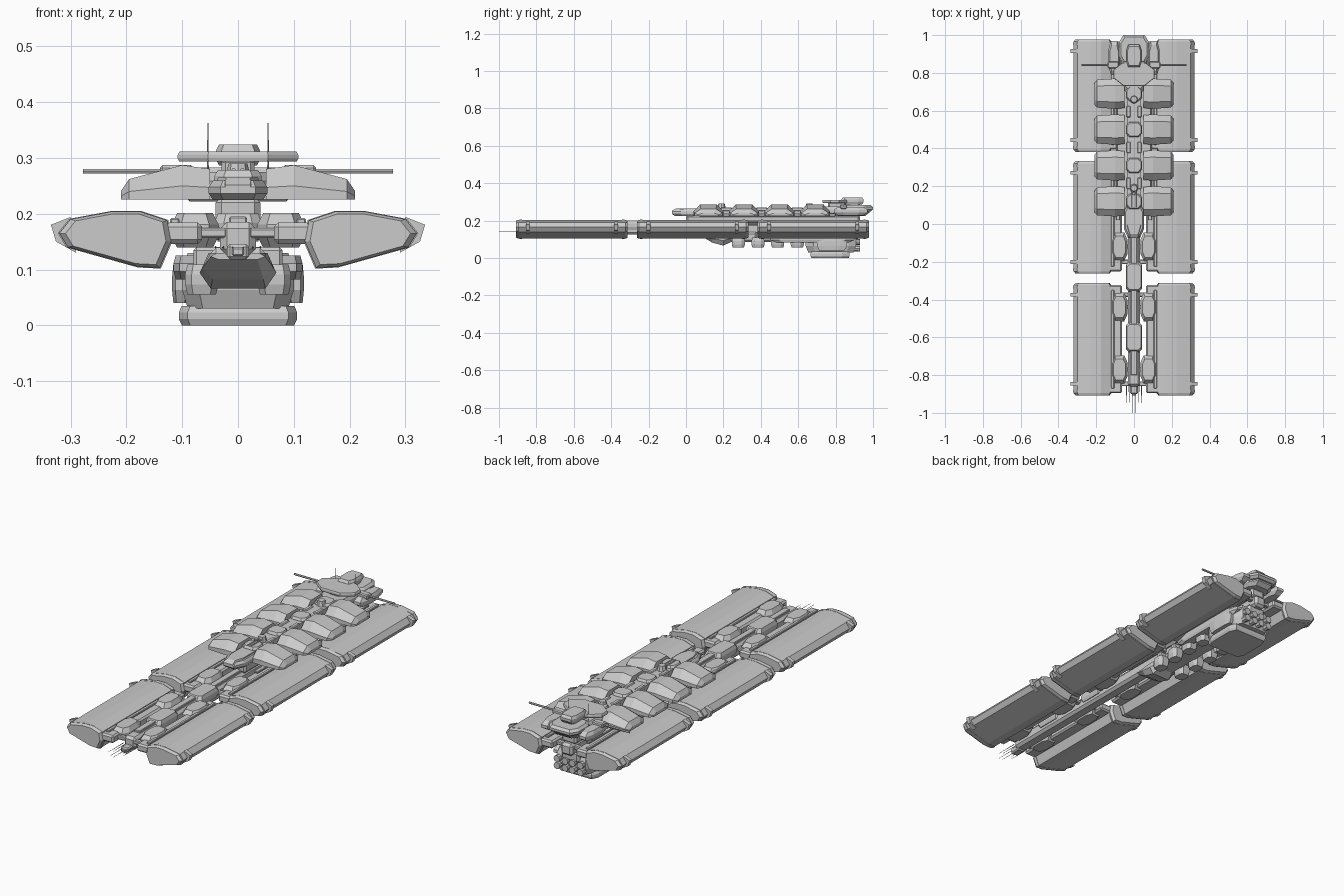
import bpy, bmesh, math
from mathutils import Vector

cube = bpy.data.objects.get("Cube")
if cube:
    bpy.data.objects.remove(cube)

# Shared heights and spacing
SHELF = .165
DECK = .23
BAY_STEP = .19
TANK_STEP = .105


def finish(name, bm, mirror):
    """Turn a bmesh into a flat-shaded object, optionally mirrored across x."""
    bmesh.ops.recalc_face_normals(bm, faces=bm.faces)
    mesh = bpy.data.meshes.new(name)
    bm.to_mesh(mesh)
    bm.free()
    part = bpy.data.objects.new(name, mesh)
    bpy.context.collection.objects.link(part)
    if mirror:
        modifier = part.modifiers.new("Mirror", 'MIRROR')
        modifier.use_mirror_merge = False


def loft(name, rings, mirror=False):
    """Skin a run of equal-length point rings and cap both ends."""
    bm = bmesh.new()
    loops = [[bm.verts.new(point) for point in ring] for ring in rings]
    for lower, upper in zip(loops, loops[1:]):
        for i in range(len(lower)):
            bm.faces.new((lower[i - 1], lower[i], upper[i], upper[i - 1]))
    bm.faces.new(loops[0])
    bm.faces.new(loops[-1])
    finish(name, bm, mirror)


def block(name, centre, size, mirror=False, chamfer=.2):
    """Box with every edge cut back by a share of its thinnest side."""
    bm = bmesh.new()
    bmesh.ops.create_cube(bm, size=1)
    bmesh.ops.scale(bm, vec=size, verts=bm.verts)
    bmesh.ops.translate(bm, vec=centre, verts=bm.verts)
    bmesh.ops.bevel(bm, geom=bm.edges[:], offset=chamfer * min(size),
                    segments=1, affect='EDGES')
    finish(name, bm, mirror)


def plate(name, centre, size, front=.6, back=.6, waist=.5, crown=.85, mirror=False):
    """Eight-sided faceted slab; front and back are end widths, crown the inset caps."""
    x, y, z = centre
    w, l, h = (extent / 2 for extent in size)
    half = [(w * front, -l), (w, -l * waist), (w, l * waist), (w * back, l)]
    outline = half + [(-u, v) for u, v in reversed(half)]
    levels = [(-h, crown), (-h / 3, 1), (h / 3, 1), (h, crown)]
    loft(name, [[(x + u * s, y + v * s, z + level) for u, v in outline]
                for level, s in levels], mirror)


def along(name, profile, stations, mirror=False):
    """Sweep an (x, z) profile along y; each station is (y, scale)."""
    cx = sum(x for x, z in profile) / len(profile)
    cz = sum(z for x, z in profile) / len(profile)
    loft(name, [[(cx + (x - cx) * s, y, cz + (z - cz) * s) for x, z in profile]
                for y, s in stations], mirror)


def rod(name, start, end, radius, sides=6, mirror=False, tip=1):
    """Straight round bar whose far end is scaled by tip."""
    start, end = Vector(start), Vector(end)
    turn = (end - start).to_track_quat('Z', 'Y')
    spokes = [turn @ Vector((math.cos(a), math.sin(a), 0)) * radius
              for a in (math.tau * i / sides for i in range(sides))]
    loft(name, [[start + s for s in spokes], [end + s * tip for s in spokes]], mirror)


# Three pairs of long side hulls with inner shelves, bands and clamps
hull = [(.12, .15), (.14, .103), (.18, .105), (.305, .14), (.32, .165),
        (.3, .19), (.225, .204), (.175, .204), (.127, .188)]
clamp = [(.29, .13), (.326, .15), (.335, .18), (.3, .194)]
for section, middle in enumerate((-.61, .035, .68)):
    reach = .298
    rim = reach - .012
    along(f"side_hull_{section}", hull, [(middle - reach, .9), (middle - rim, 1),
                                         (middle + rim, 1), (middle + reach, .9)], True)
    block(f"hull_shelf_{section}", (.107, middle, SHELF), (.085, 2 * rim, .038), True)
    block(f"shelf_rail_{section}", (.113, middle, SHELF + .02), (.017, 2 * rim - .05, .014), True)
    for end, side in (("front", -1), ("back", 1)):
        band = middle + side * (rim - .012)
        grip = middle + side * (rim - .05)
        along(f"{end}_hull_band_{section}", hull, [(band - .006, 1.025), (band + .006, 1.025)], True)
        along(f"{end}_hull_clamp_{section}", clamp, [(grip - .01, 1), (grip + .01, 1)], True)
        block(f"{end}_hull_strut_{section}", (.06, grip, SHELF), (.08, .024, .018), True)

# Central spine with saddles between the forward pods
block("spine", (0, .045, .155), (.064, 1.81, .06))
block("spine_ridge", (0, -.3, .188), (.032, 1, .014))
block("spine_prow", (0, -.87, .132), (.04, .06, .028))
block("prow_port", (0, -.9, .132), (.022, .016, .016))
for number, y in enumerate((-.6, -.28)):
    plate(f"spine_saddle_{number}", (0, y, .175), (.085, .16, .05), waist=.8)
for number, y in enumerate((-.77, -.44, -.12)):
    plate(f"forward_pod_{number}", (.077, y, .17), (.085, .15, .062), crown=.75, mirror=True)
    block(f"pod_brace_{number}", (.08, y, SHELF), (.1, .024, .025), True)

# Bow probes
for number, (x, tip_y) in enumerate(((.01, -1), (.026, -.95), (.04, -.965))):
    rod(f"bow_probe_{number}", (x, -.85, .14), (x, tip_y, .14), .0025, 4, True, .3)

# Upper deck and its flanking bays
plate("upper_deck", (0, .45, DECK + .015), (.075, 1.05, .04), waist=.9, crown=.96)
plate("deck_prow", (0, .02, DECK + .012), (.105, .19, .035))
block("deck_keel", (0, .465, .205), (.08, .93, .05))
block("deck_shelf", (0, .435, DECK), (.18, .73, .016))
block("deck_rail", (.085, .46, .195), (.02, .88, .01), True)
for bay in range(4):
    y = .12 + BAY_STEP * bay
    rings = []
    for x, half, height in ((.05, .076, .055), (.1, .08, .062), (.195, .074, .037), (.21, .055, .015)):
        outline = [(-half, 0), (half, 0), (half, .4), (half * .55, 1), (-half * .55, 1), (-half, .4)]
        rings.append([(x, y + v, DECK - .005 + height * rise) for v, rise in outline])
    loft(f"upper_bay_{bay}", rings, True)
    plate(f"bay_collar_{bay}", (0, y, .262), (.085, .08, .032))
    block(f"deck_vent_{bay}", (.029, y + BAY_STEP / 2, .26), (.022, .06, .02), True)

# Deck turret and aft dome
for name, y in (("deck_turret", .19), ("aft_dome", .66)):
    rod(name, (0, y, .26), (0, y, .29), .024, 8, tip=.7)
rod("deck_turret_gun", (.008, .18, .278), (.008, .09, .278), .004, mirror=True)

# Command bridge
plate("bridge_base", (0, .835, .25), (.14, .29, .05), front=.5, waist=.7)
plate("bridge_wing", (0, .795, .302), (.216, .13, .018), front=.5, back=.5, waist=.35, crown=.97)
block("bridge_neck", (0, .845, .28), (.06, .17, .04))
plate("bridge_tower", (0, .89, .305), (.08, .12, .038), front=.75, back=.75)
plate("bridge_tail", (0, .925, .266), (.16, .15, .034), front=.75, back=.7)
plate("bridge_fin", (.105, .88, .25), (.06, .18, .044), crown=.75, mirror=True)
block("gun_mount", (.11, .842, .275), (.06, .035, .024), True)
rod("side_gun", (.12, .842, .276), (.278, .842, .276), .005, mirror=True)
rod("mast", (.054, .85, .27), (.054, .85, .362), .0018, 4, True, .4)

# Lower hull: faceted nose, hanging tanks and fairings
half_belly = [(.07, .05), (.098, .085), (.075, .13)]
belly = half_belly + [(-x, z) for x, z in reversed(half_belly)]
roof = .13
loft("belly_nose", [[(x * wide, y, roof + (z - roof) * deep) for x, z in belly]
                    for y, wide, deep in ((.08, .5, .15), (.14, .65, .6), (.2, .7, .8), (.25, .5, .5))])
block("belly_beam", (0, .56, .112), (.1, .72, .055))
for tank in range(4):
    y = .28 + TANK_STEP * tank
    plate(f"belly_tank_{tank}", (.065, y, .082), (.06, .07, .054), mirror=True)
    block(f"tank_hanger_{tank}", (.05, y, .12), (.06, .03, .04), True)
plate("belly_fairing", (.088, .675, .104), (.055, .45, .043), waist=.8, mirror=True)

# Stern block with its sole and thrusters
plate("stern_block", (0, .775, .08), (.2, .27, .1), front=.7, back=.8, waist=.7, crown=.9)
plate("stern_sole", (0, .77, .0175), (.212, .21, .035), front=.85, back=.85, waist=.65, crown=.95)
plate("stern_cheek", (.103, .78, .075), (.03, .16, .07), mirror=True)
for row, z in enumerate((.05, .085)):
    for column, x in enumerate((.02, .065)):
        rod(f"stern_thruster_{row}_{column}", (x, .87, z), (x, .93, z), .014, 8, True, 1.2)
